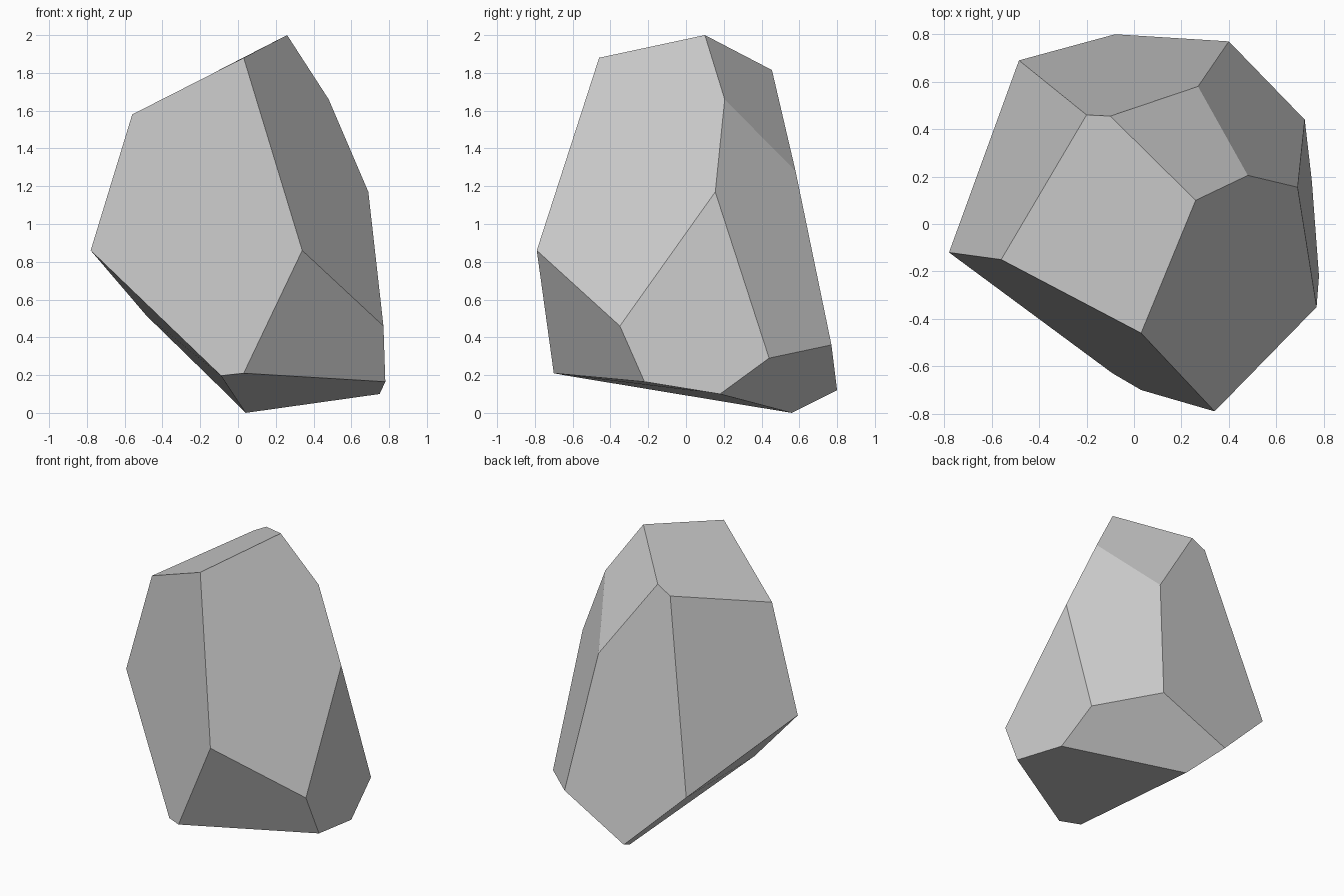
import bpy, bmesh, math

# Corner points of the faceted boulder, grouped from top to base
crown = [(0.26, 0.10, 2.0), (0.03, -0.46, 1.88), (-0.56, -0.15, 1.58),
         (-0.20, 0.46, 1.76), (-0.10, 0.455, 1.815)]
shoulder = [(0.48, 0.205, 1.66), (0.27, 0.58, 1.28), (0.69, 0.155, 1.17)]
waist = [(-0.78, -0.12, 0.86), (0.34, -0.79, 0.86), (0.77, -0.35, 0.46),
         (-0.485, 0.69, 0.515), (0.40, 0.77, 0.36), (0.72, 0.44, 0.29)]
base = [(0.03, -0.70, 0.21), (-0.09, -0.63, 0.197), (0.78, -0.22, 0.165),
        (0.75, 0.18, 0.10), (-0.08, 0.80, 0.12), (0.04, 0.56, 0.0)]

# Wrap the points in a convex skin and merge coplanar triangles into flat facets
bm = bmesh.new()
for p in crown + shoulder + waist + base:
    bm.verts.new(p)
bmesh.ops.convex_hull(bm, input=bm.verts[:])
bmesh.ops.dissolve_limit(bm, angle_limit=math.radians(4),
                         verts=bm.verts[:], edges=bm.edges[:])
bmesh.ops.recalc_face_normals(bm, faces=bm.faces[:])

mesh = bpy.data.meshes.new("boulder")
bm.to_mesh(mesh)
bm.free()
rock = bpy.data.objects.new("boulder", mesh)
bpy.context.collection.objects.link(rock)
